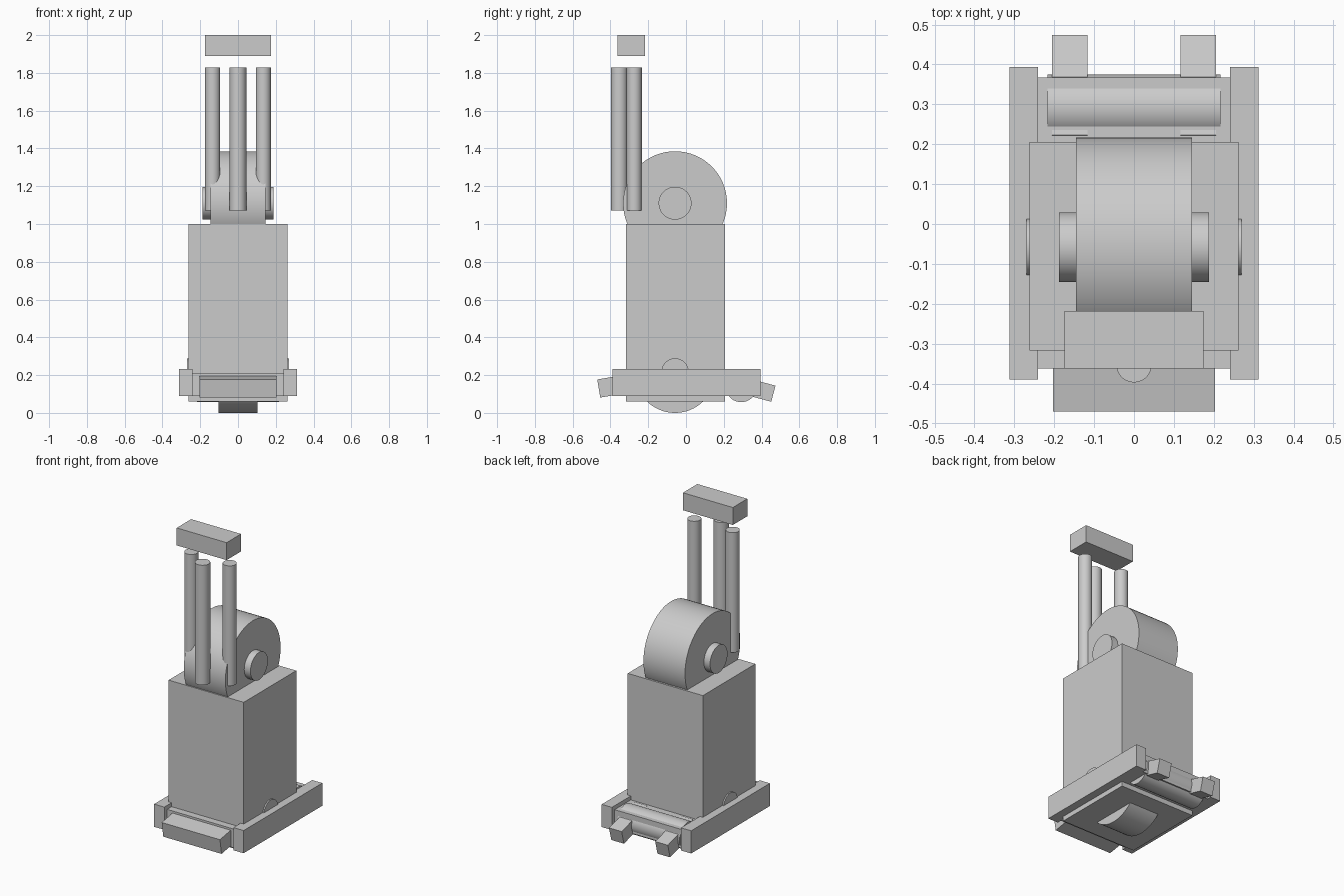
import bpy
from math import radians, cos, sin

if "Cube" in bpy.data.objects:
    bpy.data.objects.remove(bpy.data.objects["Cube"])


def box(name, x, y, z):
    """Box from (min, max) ranges."""
    r = (x, y, z)
    bpy.ops.mesh.primitive_cube_add(size=1, location=[(a + b) / 2 for a, b in r])
    ob = bpy.context.object
    ob.name = name
    ob.scale = [b - a for a, b in r]
    bpy.ops.object.transform_apply(location=False, rotation=False, scale=True)
    return ob


def cylinder(name, loc, radius, length, axis):
    rot = (0, radians(90), 0) if axis == 'X' else (0, 0, 0)
    bpy.ops.mesh.primitive_cylinder_add(vertices=64, radius=radius, depth=length,
                                        location=loc, rotation=rot)
    ob = bpy.context.object
    ob.name = name
    bpy.ops.object.shade_smooth_by_angle()
    return ob


def tilted_box(name, x, width, outer, length, height, angle, side):
    """Bar sloping in the YZ plane; outer = (y, z) of its outer top edge."""
    t = radians(angle)
    cy = outer[0] - side * (cos(t) * length / 2 + sin(t) * height / 2)
    cz = outer[1] + sin(t) * length / 2 - cos(t) * height / 2
    ob = box(name, (-width / 2, width / 2), (-length / 2, length / 2),
             (-height / 2, height / 2))
    ob.location = (x, cy, cz)
    ob.rotation_euler = (-side * t, 0, 0)


# Main body and base
box("body", (-0.262, 0.262), (-0.317, 0.206), (0.06, 1.0))
box("base_plate", (-0.242, 0.242), (-0.362, 0.367), (0.09, 0.208))
for s, n in ((-1, "left"), (1, "right")):
    box("side_rail_" + n, sorted((s * 0.241, s * 0.312)), (-0.39, 0.394), (0.09, 0.233))

# Large drum on top and small wheel underneath, each with an axle
cylinder("top_drum", (0, -0.058, 1.11), 0.275, 0.29, 'X')
cylinder("top_axle", (0, -0.058, 1.11), 0.087, 0.376, 'X')
cylinder("lower_wheel", (0, -0.058, 0.213), 0.213, 0.206, 'X')
cylinder("lower_axle", (0, -0.058, 0.217), 0.072, 0.54, 'X')

# Rear roller
cylinder("rear_roller", (0, 0.292, 0.14), 0.083, 0.434, 'X')

# Sloping front bar and rear tabs
tilted_box("front_bar", 0, 0.406, (-0.47, 0.177), 0.2, 0.097, 9.5, -1)
for s, n in ((-1, "left"), (1, "right")):
    tilted_box("rear_tab_" + n, s * 0.161, 0.088, (0.474, 0.144), 0.26, 0.088, 15, 1)

# Upright posts and handle
for x, y, r, n in ((-0.134, -0.274, 0.04, "left"), (0, -0.353, 0.044, "middle"),
                   (0.134, -0.274, 0.04, "right")):
    cylinder("post_" + n, (x, y, 1.45), r, 0.756, 'Z')
box("handle", (-0.174, 0.174), (-0.362, -0.218), (1.89, 2.0))
